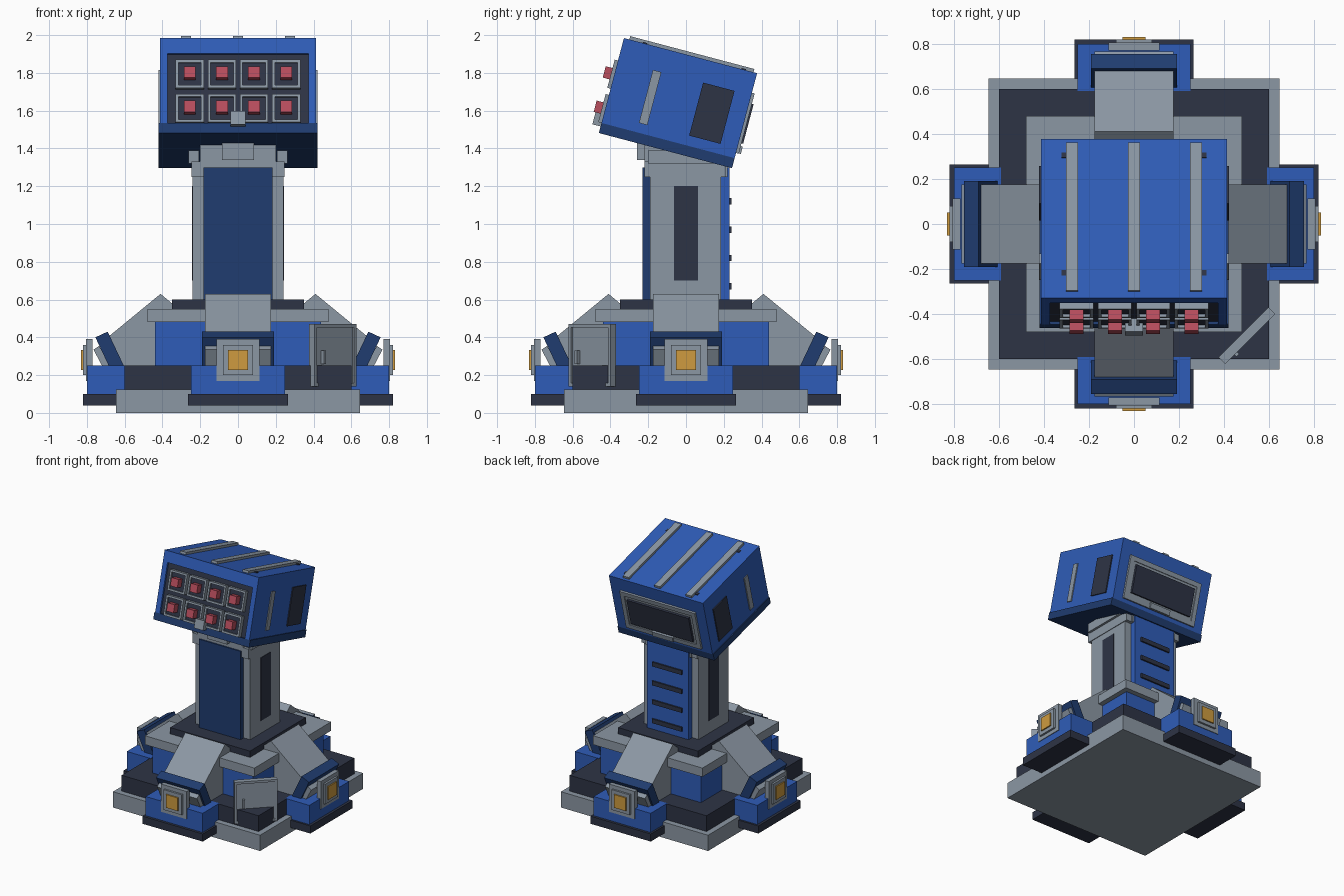
import bpy, bmesh, math
from mathutils import Matrix, Vector

if "Cube" in bpy.data.objects:
    bpy.data.objects.remove(bpy.data.objects["Cube"])


def material(name, rgb):
    m = bpy.data.materials.new(name)
    m.diffuse_color = (*rgb, 1)
    m.use_nodes = True
    m.node_tree.nodes["Principled BSDF"].inputs["Base Color"].default_value = m.diffuse_color
    return m


BLUE = material("blue", (0.028, 0.108, 0.48))
NAVY = material("navy", (0.014, 0.045, 0.16))
GREY = material("grey", (0.26, 0.31, 0.37))
DARK = material("charcoal", (0.027, 0.034, 0.06))
RED = material("red", (0.48, 0.075, 0.11))
AMBER = material("amber", (0.62, 0.33, 0.05))
I = Matrix.Identity(4)


def finish(name, bm, mat, M):
    bm.transform(M)
    bmesh.ops.recalc_face_normals(bm, faces=bm.faces)
    me = bpy.data.meshes.new(name)
    bm.to_mesh(me)
    bm.free()
    me.materials.append(mat)
    ob = bpy.data.objects.new(name, me)
    bpy.context.collection.objects.link(ob)
    return ob


def box(name, mat, x, y, z, M=I):
    """Box from (min, max) ranges."""
    bm = bmesh.new()
    bmesh.ops.create_cube(bm, size=1)
    for v in bm.verts:
        v.co = Vector([r[0] if c < 0 else r[1] for c, r in zip(v.co, (x, y, z))])
    return finish(name, bm, mat, M)


def mid(c, h):
    return (c - h, c + h)


def prism(name, mat, half, profile, M=I):
    """Profile in (y, z) extruded along x."""
    bm = bmesh.new()
    f = bm.faces.new([bm.verts.new((-half, y, z)) for y, z in profile])
    g = bmesh.ops.extrude_face_region(bm, geom=[f])
    bmesh.ops.translate(bm, vec=(2 * half, 0, 0),
                        verts=[e for e in g["geom"] if isinstance(e, bmesh.types.BMVert)])
    return finish(name, bm, mat, M)


def frame(name, mat, cx, cz, hx, hz, t, y, M=I):
    """Rectangular frame in the xz plane made of four bars."""
    bm = bmesh.new()
    loops = []
    for yy in y:
        for d in (0, t):
            loops.append([bm.verts.new((cx + sx * (hx - d), yy, cz + sz * (hz - d)))
                          for sx, sz in ((-1, -1), (1, -1), (1, 1), (-1, 1))])
    o0, i0, o1, i1 = loops
    for a, b in ((o0, i0), (o1, i1), (o0, o1), (i0, i1)):
        for k in range(4):
            n = (k + 1) % 4
            bm.faces.new((a[k], a[n], b[n], b[k]))
    return finish(name, bm, mat, M)


# Stepped base
for name, mat, h, z in (("base_plate", GREY, 0.645, (0, 0.125)),
                        ("base_slab", DARK, 0.6, (0.125, 0.25)),
                        ("hub", BLUE, 0.44, (0.25, 0.48)),
                        ("hub_cap", GREY, 0.48, (0.48, 0.55)),
                        ("column_plinth", DARK, 0.35, (0.55, 0.6))):
    box(name, mat, mid(0, h), mid(0, h), z)

# Four buttressed feet with lamps
for k in range(4):
    R = Matrix.Rotation(k * math.pi / 2, 4, 'Z')
    box("foot_sole", DARK, mid(0, 0.265), (-0.82, -0.55), (0.04, 0.10), R)
    box("foot_block", BLUE, mid(0, 0.25), (-0.80, -0.59), (0.10, 0.252), R)
    prism("buttress", GREY, 0.175,
          [(-0.35, 0.58), (-0.41, 0.63), (-0.69, 0.40), (-0.61, 0.25), (-0.35, 0.25)], R)
    prism("buttress_shield", NAVY, 0.19,
          [(-0.69, 0.43), (-0.755, 0.40), (-0.68, 0.24), (-0.60, 0.24)], R)
    prism("shield_vent", GREY, 0.175,
          [(-0.735, 0.355), (-0.765, 0.335), (-0.72, 0.25), (-0.68, 0.25)], R)
    box("lamp_plate", GREY, mid(0, 0.113), (-0.805, -0.77), (0.17, 0.39), R)
    frame("lamp_bezel", GREY, 0, 0.28, 0.08, 0.08, 0.028, (-0.82, -0.80), R)
    box("lamp_lens", AMBER, mid(0, 0.052), (-0.83, -0.80), mid(0.28, 0.052), R)

# Diagonal access door on one corner
D = Matrix.Translation((0.5, -0.495, 0)) @ Matrix.Rotation(math.pi / 4, 4, 'Z')
box("door_panel", GREY, mid(0, 0.14), (-0.012, 0.012), (0.14, 0.455), D)
frame("door_frame", GREY, 0, 0.305, 0.157, 0.165, 0.018, (-0.022, 0.02), D)
box("door_handle", GREY, mid(-0.09, 0.008), (-0.035, -0.01), (0.26, 0.33), D)

# Column
box("column_core", GREY, mid(0, 0.2), mid(0, 0.18), (0.6, 1.3))
box("column_front_plate", NAVY, mid(0, 0.183), (-0.23, -0.175), (0.6, 1.3))
box("column_back_plate", BLUE, mid(0, 0.183), (0.175, 0.23), (0.6, 1.3))
for z in (0.67, 0.82, 0.97, 1.12):
    box("back_vent_slat", DARK, mid(0, 0.13), (0.22, 0.242), mid(z, 0.017))
for s in (-1, 1):
    box("column_side_plate", GREY, mid(s * 0.21, 0.03), (-0.19, 0.185), (0.6, 1.26))
    box("column_side_inset", DARK, mid(s * 0.24, 0.004), mid(0, 0.063), (0.7, 1.2))
    box("neck_arm", GREY, mid(s * 0.235, 0.028), (-0.2, 0.2), (1.32, 1.39))

# Neck
prism("neck", GREY, 0.2,
      [(-0.22, 1.25), (0.22, 1.25), (0.22, 1.32), (-0.2, 1.425), (-0.22, 1.42)])
box("neck_collar", GREY, mid(0, 0.245), (-0.22, 0.21), (1.25, 1.33))
box("neck_pivot", GREY, mid(0, 0.085), (-0.26, -0.1), (1.34, 1.43))

# Tilted launcher head, in its own frame
H = Matrix.Translation((0, -0.0425, 1.64)) @ Matrix.Rotation(math.radians(-14.8), 4, 'X')
L, T = 0.3645, 0.26
box("head_body", BLUE, mid(0, 0.413), (-L + 0.03, L), (-0.205, T), H)
box("head_underside", NAVY, mid(0, 0.42), (-L, L), (-T, -0.205), H)
box("head_front_brow", BLUE, mid(0, 0.413), (-L, -L + 0.03), (0.175, T), H)
for s in (-1, 1):
    box("head_front_cheek", BLUE, mid(s * 0.393, 0.02), (-L, -L + 0.03), (-0.205, 0.175), H)
    box("head_side_strip", GREY, mid(s * 0.415, 0.006), mid(-0.15, 0.023), mid(-0.009, 0.145), H)
    box("head_side_panel", DARK, mid(s * 0.415, 0.006), mid(0.187, 0.086), mid(-0.006, 0.145), H)
    for y in (-0.25, 0.29):
        box("roof_bolt", DARK, mid(s * 0.31, 0.012), mid(y, 0.012), (T - 0.01, T + 0.006), H)
box("head_front_panel", DARK, mid(0, 0.374), (-L + 0.015, -L + 0.04), (-0.206, 0.176), H)

# Missile cells
for x in (-0.255, -0.085, 0.085, 0.255):
    for z in (-0.128, 0.06):
        frame("cell_frame", GREY, x, z, 0.075, 0.077, 0.015, (-L - 0.018, -L + 0.02), H)
        box("cell_back", DARK, mid(x, 0.06), (-L - 0.005, -L + 0.02), mid(z, 0.062), H)
        box("missile_tip", RED, mid(x, 0.031), (-L - 0.055, -L), mid(z, 0.031), H)
box("front_sensor", GREY, mid(0, 0.04), (-L - 0.045, -L + 0.02), mid(-0.188, 0.036), H)

# Roof rails
for x in (-0.275, 0, 0.275):
    box("roof_rail", GREY, mid(x, 0.026), (-0.335, 0.345), (T - 0.01, T + 0.018), H)

# Rear hatch
frame("rear_frame", GREY, 0, -0.012, 0.33, 0.165, 0.035, (L - 0.01, L + 0.015), H)
frame("rear_inner_frame", GREY, 0, -0.012, 0.295, 0.13, 0.022, (L - 0.01, L + 0.008), H)
box("rear_hatch", DARK, mid(0, 0.272), (L - 0.01, L + 0.024), mid(-0.012, 0.108), H)
box("rear_latch", GREY, mid(0, 0.09), (L, L + 0.026), mid(-0.155, 0.02), H)
